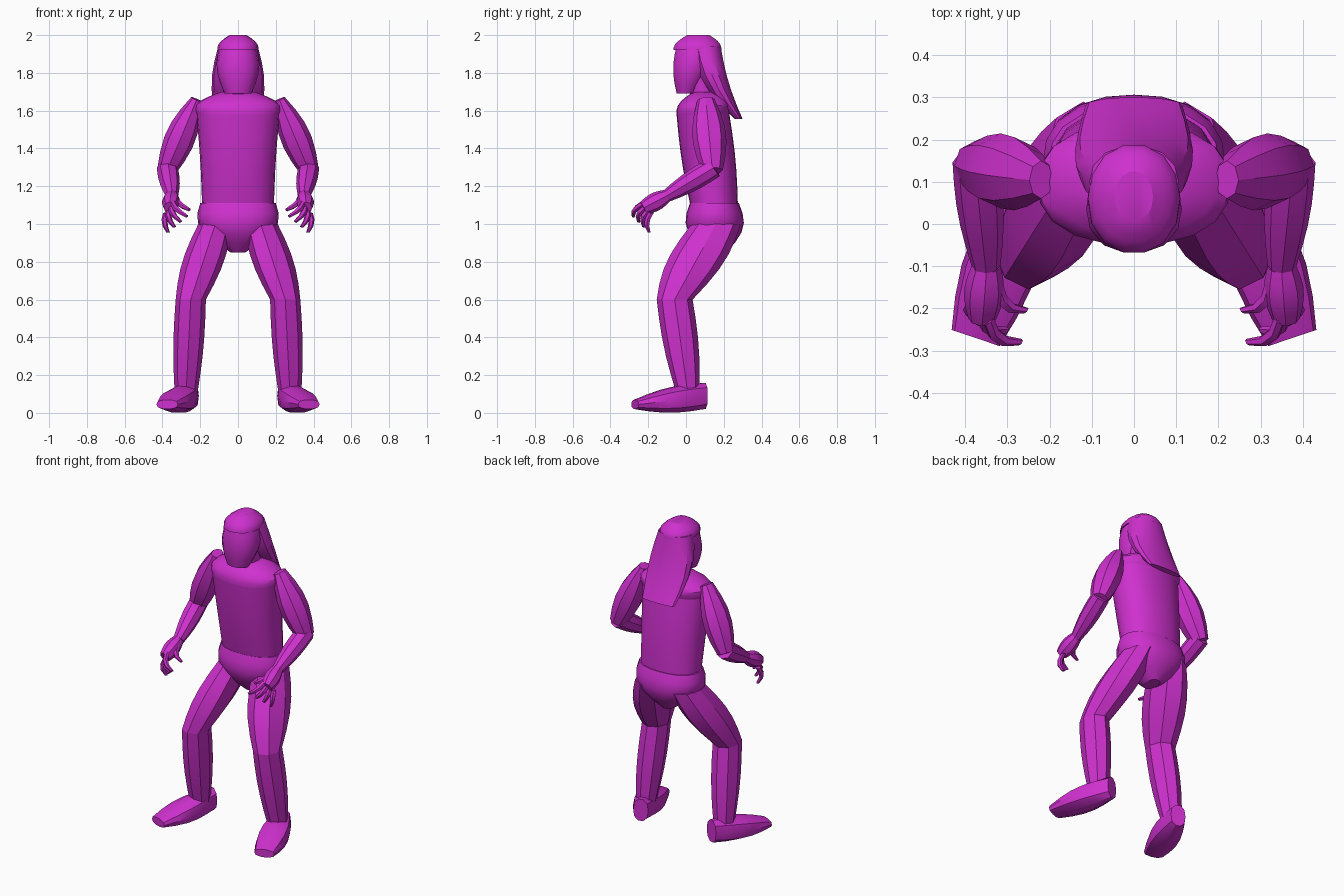
import bpy, bmesh
from math import cos, sin, pi, radians
from mathutils import Vector

cube = bpy.data.objects.get("Cube")
if cube:
    bpy.data.objects.remove(cube, do_unlink=True)

COLOUR = (0.62, 0.03, 0.62, 1)
magenta = bpy.data.materials.new("magenta")
magenta.use_nodes = True
magenta.diffuse_color = COLOUR
magenta.node_tree.nodes["Principled BSDF"].inputs["Base Color"].default_value = COLOUR

UP = Vector((0, 0, 1))


def oval_ring(bm, centre, size, normal, sides, power, mirror):
    """Add one rounded ring of vertices facing along the normal."""
    across = Vector((1, 0, 0))
    across = (across - normal * across.dot(normal)).normalized()
    other = normal.cross(across)
    ring = []
    for k in range(sides):
        angle = 2 * pi * k / sides
        u, v = cos(angle), sin(angle)
        reach = (abs(u) ** power + abs(v) ** power) ** (-1 / power)
        point = centre + (across * u * size.x + other * v * size.y) * reach
        point.x *= mirror
        ring.append(bm.verts.new(point))
    return ring


def body_part(name, start, end, start_size, end_size, swell=(0, 0), bow=(0, 0, 0),
              normal=None, sides=8, power=2, rings=6, mirror=1):
    """Taper from start to end; the middle swells outwards and bows sideways."""
    start, end, bow = Vector(start), Vector(end), Vector(bow)
    start_size, end_size, swell = Vector(start_size), Vector(end_size), Vector(swell)
    normal = normal or (end - start).normalized()
    bm = bmesh.new()
    loops = []
    for i in range(rings):
        t = i / (rings - 1)
        middle = sin(pi * t)
        centre = start.lerp(end, t) + bow * middle
        size = start_size.lerp(end_size, t) + swell * middle
        loops.append(oval_ring(bm, centre, size, normal, sides, power, mirror))
    for lower, upper in zip(loops, loops[1:]):
        for k in range(sides):
            j = (k + 1) % sides
            bm.faces.new((lower[k], lower[j], upper[j], upper[k]))
    bm.faces.new(loops[0])
    bm.faces.new(loops[-1])
    bmesh.ops.recalc_face_normals(bm, faces=bm.faces[:])
    mesh = bpy.data.meshes.new(name)
    bm.to_mesh(mesh)
    bm.free()
    mesh.materials.append(magenta)
    mesh.shade_smooth()
    mesh.set_sharp_from_angle(angle=radians(32))
    obj = bpy.data.objects.new(name, mesh)
    bpy.context.collection.objects.link(obj)


# Trunk
trunk = dict(normal=UP, sides=20, power=2.3)
body_part("torso", start=(0, .15, 1.09), end=(0, .09, 1.58),
          start_size=(.19, .125), end_size=(.22, .14), swell=(-.005, .01), **trunk)
body_part("shoulders", start=(0, .09, 1.58), end=(0, .11, 1.7),
          start_size=(.22, .14), end_size=(.09, .07), swell=(.06, .03), **trunk)
body_part("pelvis", start=(0, .15, 1.11), end=(0, .155, .85),
          start_size=(.2, .13), end_size=(.04, .06), swell=(.08, .055), **trunk)

# Head, cap of hair and long hair swept down the back
skull = dict(normal=UP, sides=14, power=2.2)
body_part("neck", start=(0, .1, 1.65), end=(0, .07, 1.78),
          start_size=(.08, .07), end_size=(.08, .07), **skull)
body_part("head", start=(0, 0, 1.69), end=(0, .06, 1.95),
          start_size=(.07, .05), end_size=(.095, .11), swell=(.03, .02), **skull)
body_part("hair_cap", start=(0, .06, 1.92), end=(0, .065, 2),
          start_size=(.11, .13), end_size=(.045, .06), swell=(.02, .02), **skull)
body_part("long_hair", start=(0, .1, 1.94), end=(0, .28, 1.555),
          start_size=(.105, .085), end_size=(.115, .02), swell=(.03, .02),
          bow=(0, -.035, 0), **skull)

# Joints of the left limbs
hip, knee, ankle = (.12, .16, 1), (.25, -.06, .6), (.275, .01, .1)
shoulder, elbow, wrist = (.22, .105, 1.66), (.38, .14, 1.28), (.35, -.1, 1.15)
heel, toe = Vector((.25, .1, .09)), Vector((.375, -.27, .045))
foot_direction = Vector((toe.x - heel.x, toe.y - heel.y, 0)).normalized()

# First and last finger; the ones between are spaced evenly
first_base, last_base = Vector((.345, -.225, 1.11)), Vector((.38, -.185, 1.06))
first_tip, last_tip = Vector((.27, -.28, 1.04)), Vector((.37, -.195, .955))
FINGERS = ("index_finger", "middle_finger", "ring_finger", "little_finger")

for label, mirror in (("left", 1), ("right", -1)):
    # Legs
    body_part(f"{label}_thigh", hip, knee, start_size=(.09, .13), end_size=(.08, .095),
              swell=(.025, .04), normal=UP, mirror=mirror)
    body_part(f"{label}_shin", knee, ankle, start_size=(.08, .095), end_size=(.06, .06),
              swell=(.01, .015), normal=UP, mirror=mirror)
    body_part(f"{label}_foot", heel, toe, start_size=(.045, .07), end_size=(.06, .025),
              swell=(.035, .02), normal=foot_direction, sides=10, power=2.6, mirror=mirror)

    # Arms
    body_part(f"{label}_upper_arm", shoulder, elbow, start_size=(.03, .045),
              end_size=(.05, .055), swell=(.04, .04), mirror=mirror)
    body_part(f"{label}_forearm", (.375, .15, 1.3), wrist, start_size=(.055, .055),
              end_size=(.034, .034), swell=(.01, .01), mirror=mirror)
    body_part(f"{label}_hand", wrist, (.36, -.225, 1.085), start_size=(.034, .034),
              end_size=(.033, .036), swell=(.014, .014), mirror=mirror)

    # Curled fingers and thumb
    curl = dict(start_size=(.016, .016), end_size=(.009, .009), swell=(.003, .003),
                bow=(.014, -.018, 0), sides=6, rings=4, mirror=mirror)
    for i, finger in enumerate(FINGERS):
        t = i / (len(FINGERS) - 1)
        body_part(f"{label}_{finger}", first_base.lerp(last_base, t),
                  first_tip.lerp(last_tip, t), **curl)
    body_part(f"{label}_thumb", (.325, -.14, 1.13), (.257, -.205, 1.075), **curl)
